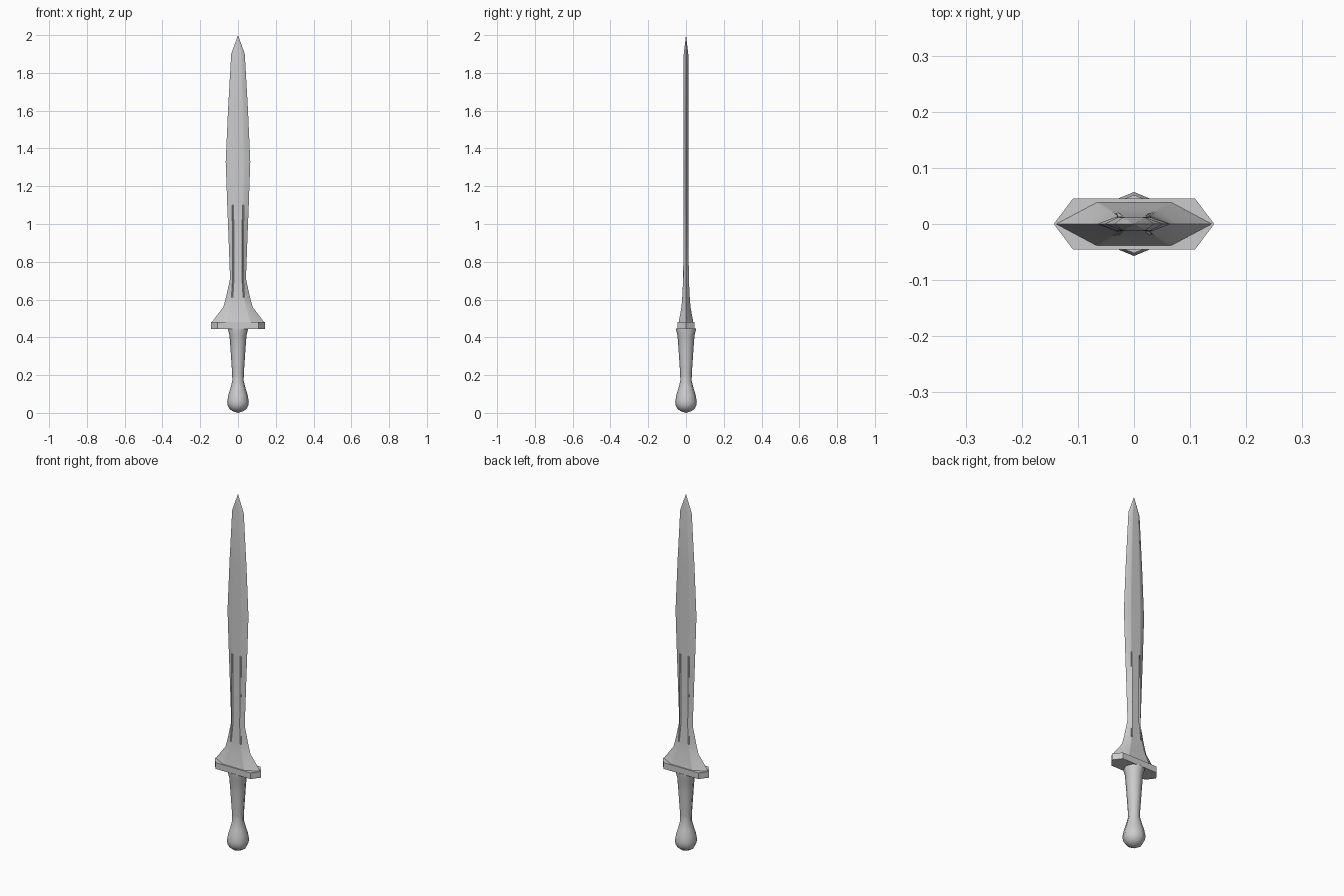
import bpy, bmesh, math

if "Cube" in bpy.data.objects:
    bpy.data.objects.remove(bpy.data.objects["Cube"])


def make_object(name, bm, angle):
    bmesh.ops.recalc_face_normals(bm, faces=bm.faces)
    mesh = bpy.data.meshes.new(name)
    bm.to_mesh(mesh)
    bm.free()
    ob = bpy.data.objects.new(name, mesh)
    bpy.context.collection.objects.link(ob)
    bpy.ops.object.select_all(action='DESELECT')
    ob.select_set(True)
    bpy.context.view_layer.objects.active = ob
    bpy.ops.object.shade_smooth_by_angle(angle=math.radians(angle))
    return ob


def loft(name, rings, bottom=None, tip=None, angle=30):
    """Skin a stack of rings; close each end with a point or a flat cap."""
    bm = bmesh.new()
    vs = [[bm.verts.new(p) for p in ring] for ring in rings]
    n = len(vs[0])
    for a, b in zip(vs, vs[1:]):
        for i in range(n):
            j = (i + 1) % n
            bm.faces.new((a[i], a[j], b[j], b[i]))
    for ring, point in ((vs[0], bottom), (vs[-1], tip)):
        if point is None:
            bm.faces.new(ring)
        else:
            v = bm.verts.new(point)
            for i in range(n):
                bm.faces.new((ring[i], ring[(i + 1) % n], v))
    return make_object(name, bm, angle)


def blade_ring(z, w, t, flat, groove):
    """Flattened hexagon with a narrow groove at each crease."""
    s = 0.004
    quarter = [(w, 0), (flat + s, t * 0.97), (flat, t - groove), (flat - s, t)]
    half = quarter + [(-x, y) for x, y in quarter[:0:-1]]
    pts = half + [(-x, -y) for x, y in half]
    return [(x, y, z) for x, y in pts]


# Blade: flared base, narrow waist, leaf-shaped upper part (z, width, thickness, flat, groove)
sections = [
    (0.478, 0.140, 0.039, 0.065, 0.0),
    (0.56, 0.078, 0.024, 0.040, 0.0),
    (0.61, 0.064, 0.020, 0.031, 0.0),
    (0.71, 0.042, 0.015, 0.025, 0.006),
    (0.95, 0.051, 0.0135, 0.026, 0.006),
    (1.10, 0.057, 0.013, 0.027, 0.0),
    (1.33, 0.065, 0.013, 0.029, 0.0),
    (1.60, 0.053, 0.0125, 0.024, 0.0),
    (1.90, 0.036, 0.012, 0.016, 0.0),
]
loft("blade", [blade_ring(*s) for s in sections], tip=(0, 0, 2.0))

# Guard: flat hexagonal plate
hexagon = [(0.143, 0), (0.109, 0.045), (-0.109, 0.045),
           (-0.143, 0), (-0.109, -0.045), (0.109, -0.045)]
loft("guard", [[(x, y, z) for x, y in hexagon] for z in (0.445, 0.48)])

# Grip and pommel: eight-sided turned profile (radius, z)
profile = [(0.026, 0.008), (0.044, 0.020), (0.055, 0.040), (0.057, 0.062),
           (0.051, 0.095), (0.040, 0.130), (0.030, 0.170), (0.031, 0.210),
           (0.039, 0.330), (0.045, 0.410), (0.052, 0.437), (0.052, 0.447)]
rings = [[(r * math.cos(k * math.pi / 4), r * math.sin(k * math.pi / 4), z)
          for k in range(8)] for r, z in profile]
loft("grip_and_pommel", rings, bottom=(0, 0, 0), angle=60)
